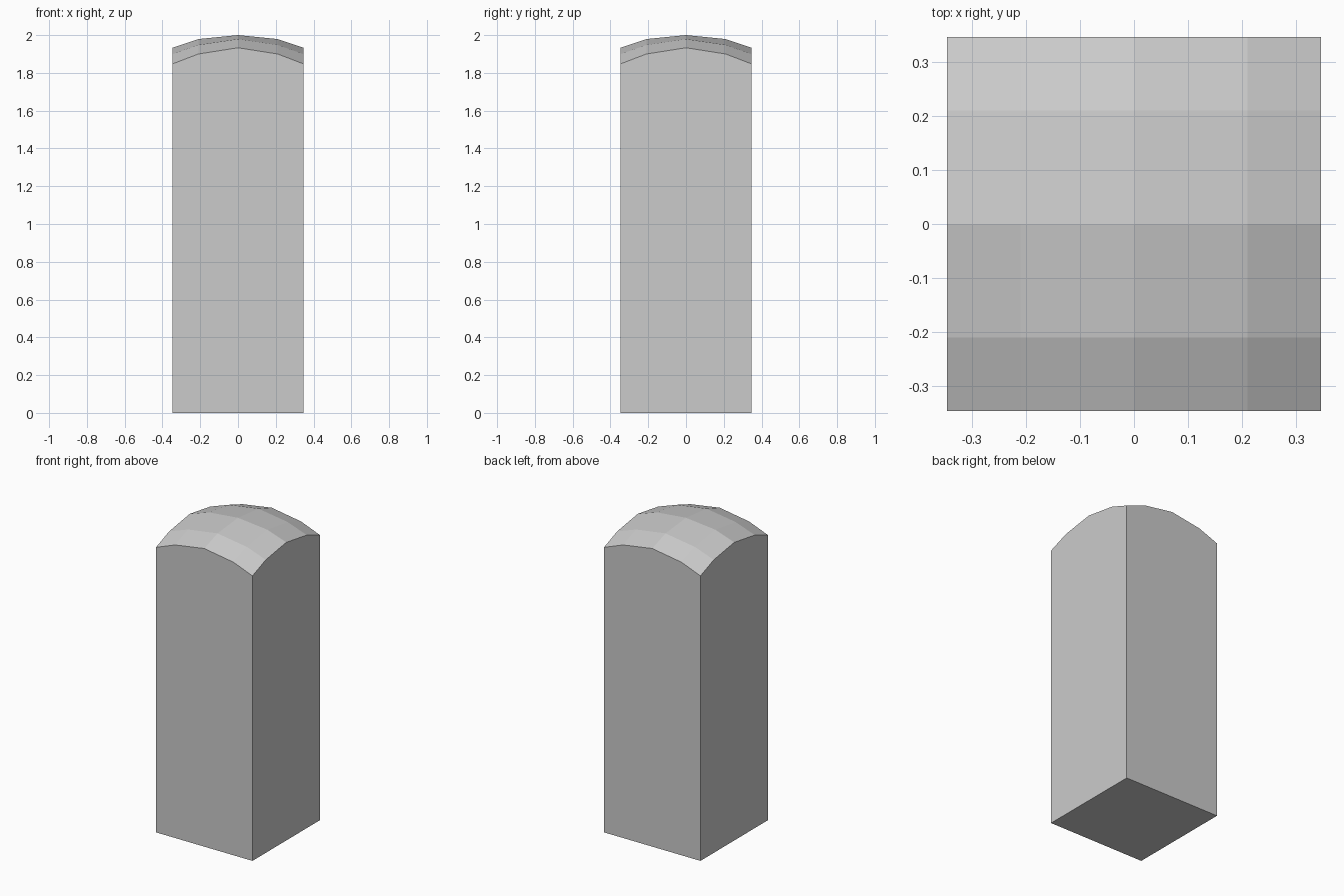
import bpy, bmesh

if "Cube" in bpy.data.objects:
    bpy.data.objects.remove(bpy.data.objects["Cube"])

# Square post with a faceted domed top
COORDS = [-0.346, -0.21, 0, 0.21, 0.346]
HEIGHT = {(0, 0): 2.0, (0, 1): 1.979, (0, 2): 1.933,
          (1, 1): 1.948, (1, 2): 1.90, (2, 2): 1.848}

bm = bmesh.new()

# Domed cap: 5 x 5 grid whose height depends on the distance from the centre
grid = [[bm.verts.new((x, y, HEIGHT[tuple(sorted((abs(i - 2), abs(j - 2))))]))
         for i, x in enumerate(COORDS)] for j, y in enumerate(COORDS)]
for j in range(4):
    for i in range(4):
        bm.faces.new((grid[j][i], grid[j][i + 1], grid[j + 1][i + 1], grid[j + 1][i]))

# Flat base
w = COORDS[-1]
base = [bm.verts.new((x, y, 0)) for x, y in ((-w, -w), (w, -w), (w, w), (-w, w))]
bm.faces.new(base[::-1])

# Four flat sides, each meeting the curved edge of the cap
edges = [grid[0], [r[4] for r in grid], grid[4][::-1], [r[0] for r in grid][::-1]]
for k, top in enumerate(edges):
    bm.faces.new([base[k], base[(k + 1) % 4]] + top[::-1])

bmesh.ops.recalc_face_normals(bm, faces=bm.faces)
mesh = bpy.data.meshes.new("domed_post")
bm.to_mesh(mesh)
bm.free()
bpy.context.collection.objects.link(bpy.data.objects.new("domed_post", mesh))
